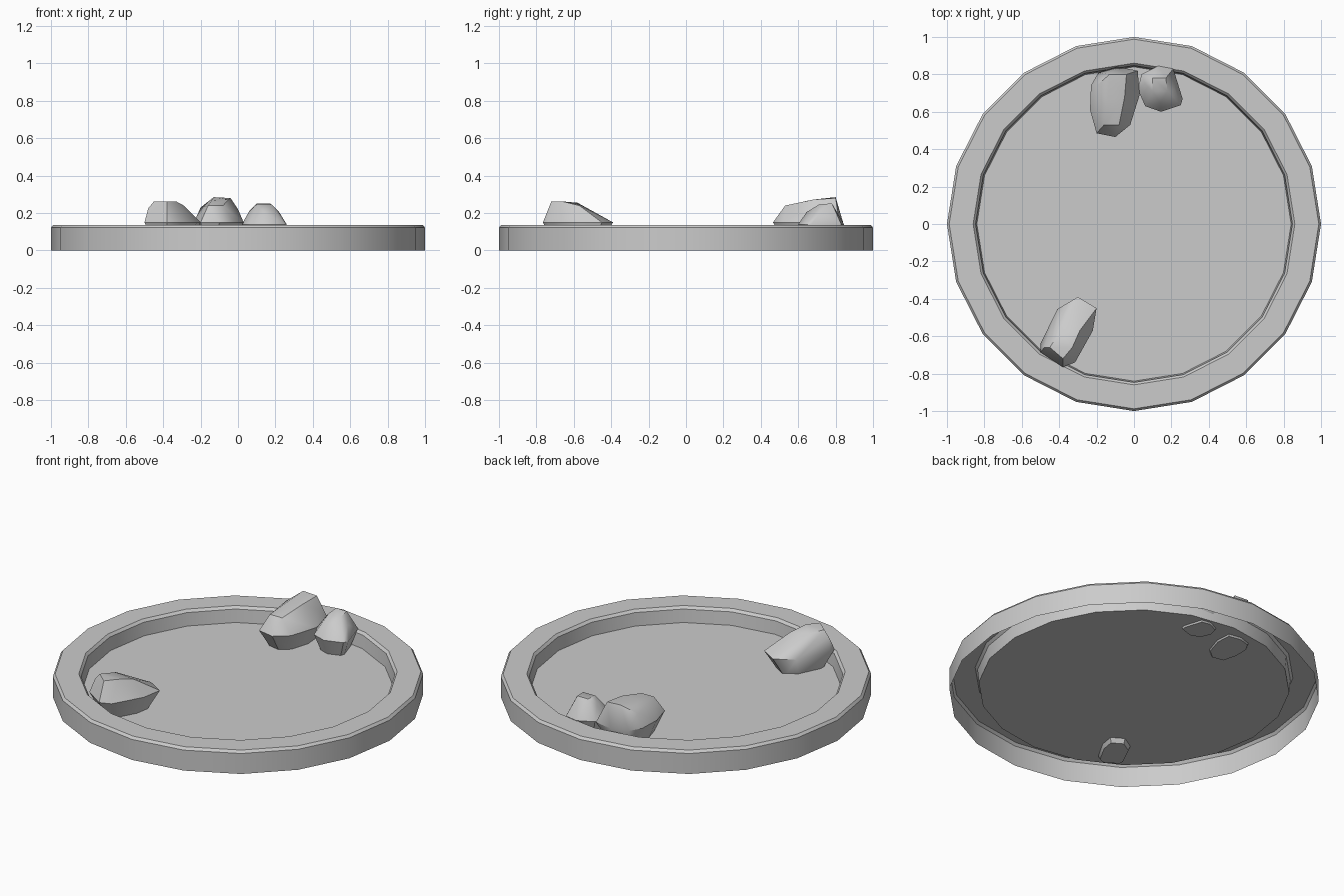
import bpy, bmesh, math

if "Cube" in bpy.data.objects:
    bpy.data.objects.remove(bpy.data.objects["Cube"])

SIDES = 20


def finish(bm, name, angle):
    bmesh.ops.recalc_face_normals(bm, faces=bm.faces)
    mesh = bpy.data.meshes.new(name)
    bm.to_mesh(mesh)
    bm.free()
    obj = bpy.data.objects.new(name, mesh)
    bpy.context.collection.objects.link(obj)
    bpy.ops.object.select_all(action='DESELECT')
    obj.select_set(True)
    bpy.context.view_layer.objects.active = obj
    bpy.ops.object.shade_smooth_by_angle(angle=math.radians(angle))
    return obj


def tray(name, profile):
    """Spin a (radius, height) profile, closing the last ring with a floor."""
    bm = bmesh.new()
    rings = []
    for r, z in profile:
        rings.append([bm.verts.new((r * math.sin(math.tau * i / SIDES),
                                    r * math.cos(math.tau * i / SIDES), z))
                      for i in range(SIDES)])
    for a, b in zip(rings, rings[1:]):
        for i in range(SIDES):
            j = (i + 1) % SIDES
            bm.faces.new((a[i], b[i], b[j], a[j]))
    bm.faces.new(rings[-1])
    # open underneath: make sure the floor looks up
    obj = finish(bm, name, 30)
    if obj.data.polygons[-1].normal.z < 0:
        obj.data.flip_normals()
    return obj


def rock(name, outline, top, mid_z, base_z, base_scale):
    """Hull of a wide waist outline, a faceted top and a narrower base."""
    bm = bmesh.new()
    cx = sum(p[0] for p in outline) / len(outline)
    cy = sum(p[1] for p in outline) / len(outline)
    for x, y in outline:
        bm.verts.new((x, y, mid_z))
        bm.verts.new((cx + (x - cx) * base_scale, cy + (y - cy) * base_scale, base_z))
    for p in top:
        bm.verts.new(p)
    res = bmesh.ops.convex_hull(bm, input=bm.verts)
    inner = {g for g in res['geom_interior'] + res['geom_unused']
             if isinstance(g, bmesh.types.BMVert)}
    bmesh.ops.delete(bm, geom=list(inner), context='VERTS')
    bmesh.ops.dissolve_limit(bm, angle_limit=math.radians(3),
                             verts=bm.verts, edges=bm.edges)
    return finish(bm, name, 40)


# Shallow dish: outer wall, bevelled rim, inner wall and raised floor
tray("dish", [(1.0, 0), (1.0, 0.122), (0.988, 0.137), (0.86, 0.137),
              (0.847, 0.122), (0.84, 0.045)])

# Large rock at the back
rock("large_rock",
     [(-.19, .81), (-.09, .84), (.02, .82), (.03, .69),
      (-.02, .53), (-.10, .465), (-.20, .485), (-.235, .61), (-.23, .74)],
     [(-.13, .80, .285), (-.04, .80, .28), (-.05, .68, .272), (-.14, .66, .268),
      (-.08, .53, .24), (-.16, .53, .24), (-.20, .74, .23), (0, .76, .22)],
     0.15, 0.035, 0.65)

# Small rock beside it
rock("small_rock",
     [(.13, .845), (.21, .83), (.26, .67), (.25, .635),
      (.145, .60), (.06, .63), (.02, .72), (.04, .80)],
     [(.10, .78, .252), (.17, .78, .252), (.18, .71, .245), (.10, .71, .245),
      (.14, .645, .205), (.22, .72, .205), (.06, .75, .21)],
     0.14, 0.035, 0.65)

# Rock at the front left
rock("front_rock",
     [(-.30, -.39), (-.20, -.45), (-.22, -.57), (-.315, -.74),
      (-.38, -.765), (-.50, -.685), (-.50, -.64), (-.41, -.455)],
     [(-.45, -.66, .262), (-.38, -.72, .262), (-.33, -.66, .262), (-.40, -.58, .255),
      (-.29, -.57, .24), (-.33, -.47, .195), (-.25, -.50, .19), (-.48, -.66, .225)],
     0.15, 0.02, 0.6)
